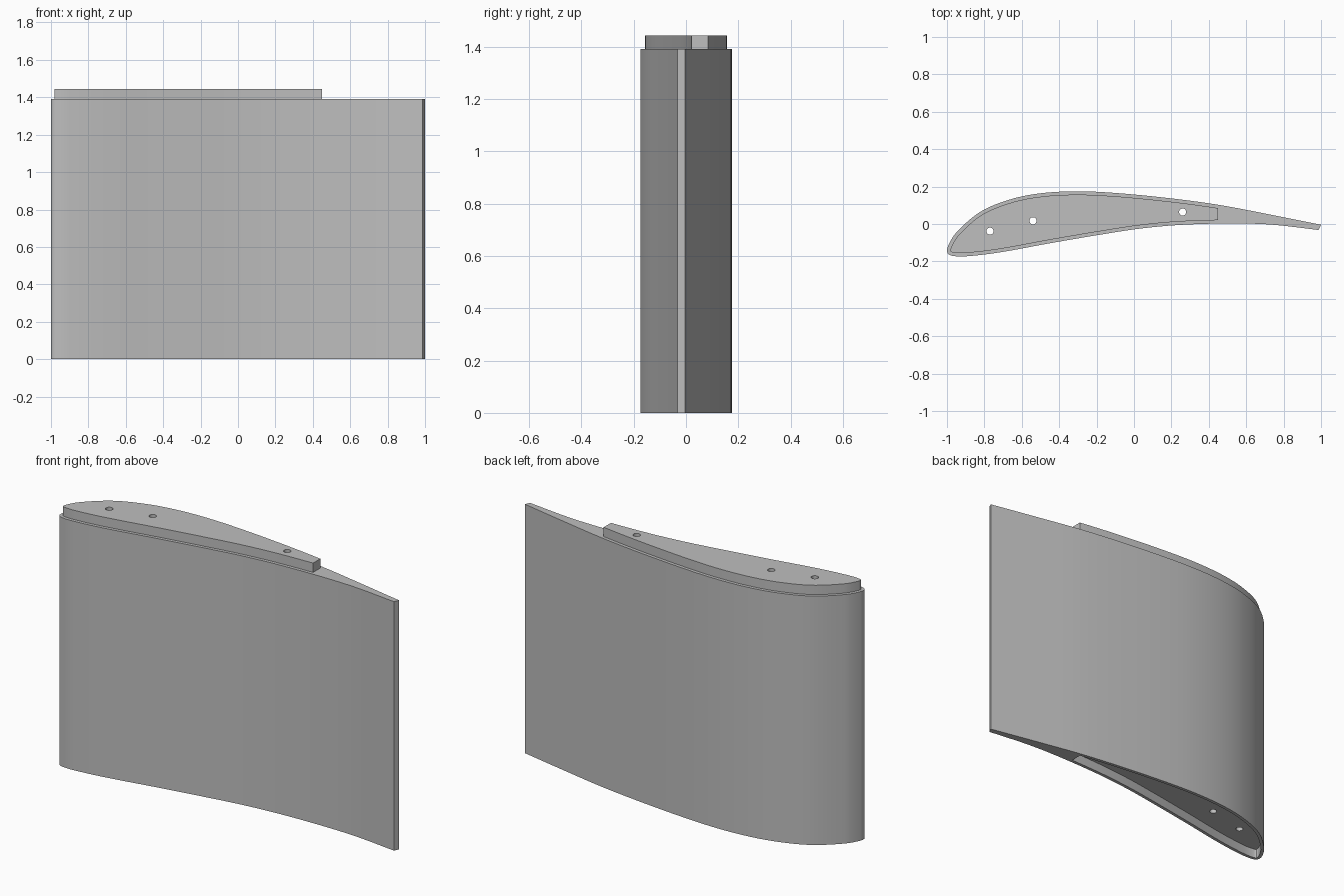
import bpy, bmesh, math
from mathutils import Vector

cube = bpy.data.objects.get("Cube")
if cube:
    bpy.data.objects.remove(cube, do_unlink=True)

BODY_TOP, TONGUE_TOP = 1.392, 1.444
SOCKET_DEPTH = TONGUE_TOP - BODY_TOP
INSET, JOINT_END = 0.018, 0.45
HOLE_RADIUS = 0.019
HOLES = ((-0.77, -0.038), (-0.54, 0.017), (0.26, 0.064))

grey = bpy.data.materials.new("light grey")
grey.use_nodes = True
grey.diffuse_color = (0.52, 0.52, 0.52, 1)
grey.node_tree.nodes["Principled BSDF"].inputs["Base Color"].default_value = grey.diffuse_color

# Section control points: trailing edge, over the back, round the nose, under the front
SECTION = [Vector(p) for p in (
    (1, -.004), (.73, .05), (.455, .102), (.19, .138), (-.1, .166), (-.31, .175),
    (-.5, .164), (-.66, .132), (-.82, .066), (-.95, -.046), (-.995, -.12),
    (-.997, -.155), (-.972, -.17), (-.9, -.173), (-.72, -.152), (-.45, -.103),
    (-.18, -.057), (.03, -.025), (.245, -.005), (.51, .003), (.73, -.003), (.987, -.032))]


def spline(points, steps=8):
    """Smooth curve through the points, with tangents scaled to the spacing."""
    last = len(points) - 1
    tangents = []
    for i in range(last + 1):
        near = points[max(i - 1, 0):min(i + 1, last) + 1]
        length = sum((b - a).length for a, b in zip(near, near[1:]))
        tangents.append((near[-1] - near[0]) / length)
    out = []
    for i in range(last):
        a, b = points[i], points[i + 1]
        h = (b - a).length
        for k in range(steps):
            s = k / steps
            blend = 3 * s**2 - 2 * s**3
            out.append(a.lerp(b, blend) + tangents[i] * h * (s**3 - 2 * s**2 + s)
                       + tangents[i + 1] * h * (s**3 - s**2))
    return out + [points[-1]]


def inset_section(points):
    """Offset the section inwards, drop overlaps and cut it square at the joint end."""
    moved = []
    for before, here, after in zip(points, points[1:], points[2:]):
        d = (after - before).normalized()
        p = here + Vector((-d.y, d.x)) * INSET
        if min((p - q).length for q in points) > INSET * 0.97:
            moved.append(p)
    out = []
    for a, b in zip(moved, moved[1:]):
        if (a.x > JOINT_END) != (b.x > JOINT_END):
            out.append(a.lerp(b, (JOINT_END - a.x) / (b.x - a.x)))
        if b.x < JOINT_END:
            out.append(b)
    return out


def circle(x, y, sides=24):
    angles = [math.tau * i / sides for i in range(sides)]
    return [Vector((x + HOLE_RADIUS * math.cos(a), y + HOLE_RADIUS * math.sin(a))) for a in angles]


bm = bmesh.new()


def wall(points, z0, z1):
    """Upright band along a closed outline; returns its lower and upper edges."""
    low, high = ([bm.verts.new((p.x, p.y, z)) for p in points] for z in (z0, z1))
    n = len(points)
    for i in range(n):
        j = (i + 1) % n
        bm.faces.new((low[i], low[j], high[j], high[i]))
    return [[bm.edges.get((ring[i], ring[(i + 1) % n])) for i in range(n)] for ring in (low, high)]


def cap(*loops):
    """Flat face inside the first loop, with the other loops left open."""
    bmesh.ops.triangle_fill(bm, use_beauty=True, edges=[e for loop in loops for e in loop],
                            normal=(0, 0, 1))


# Outer skin, tongue on top, matching socket underneath, rod holes through the full height
outline = spline(SECTION)
joint = inset_section(outline)
skin_low, skin_high = wall(outline, 0, BODY_TOP)
tongue_low, tongue_high = wall(joint, BODY_TOP, TONGUE_TOP)
socket_low, socket_high = wall(joint, 0, SOCKET_DEPTH)
holes = [wall(circle(x, y), SOCKET_DEPTH, TONGUE_TOP) for x, y in HOLES]

cap(skin_low, socket_low)
cap(socket_high, *[low for low, high in holes])
cap(skin_high, tongue_low)
cap(tongue_high, *[high for low, high in holes])
bmesh.ops.recalc_face_normals(bm, faces=bm.faces)

mesh = bpy.data.meshes.new("wing_section")
bm.to_mesh(mesh)
bm.free()
mesh.materials.append(grey)
wing = bpy.data.objects.new("wing_section", mesh)
bpy.context.collection.objects.link(wing)

bpy.ops.object.select_all(action="DESELECT")
wing.select_set(True)
bpy.context.view_layer.objects.active = wing
bpy.ops.object.shade_smooth_by_angle(angle=math.radians(30))
